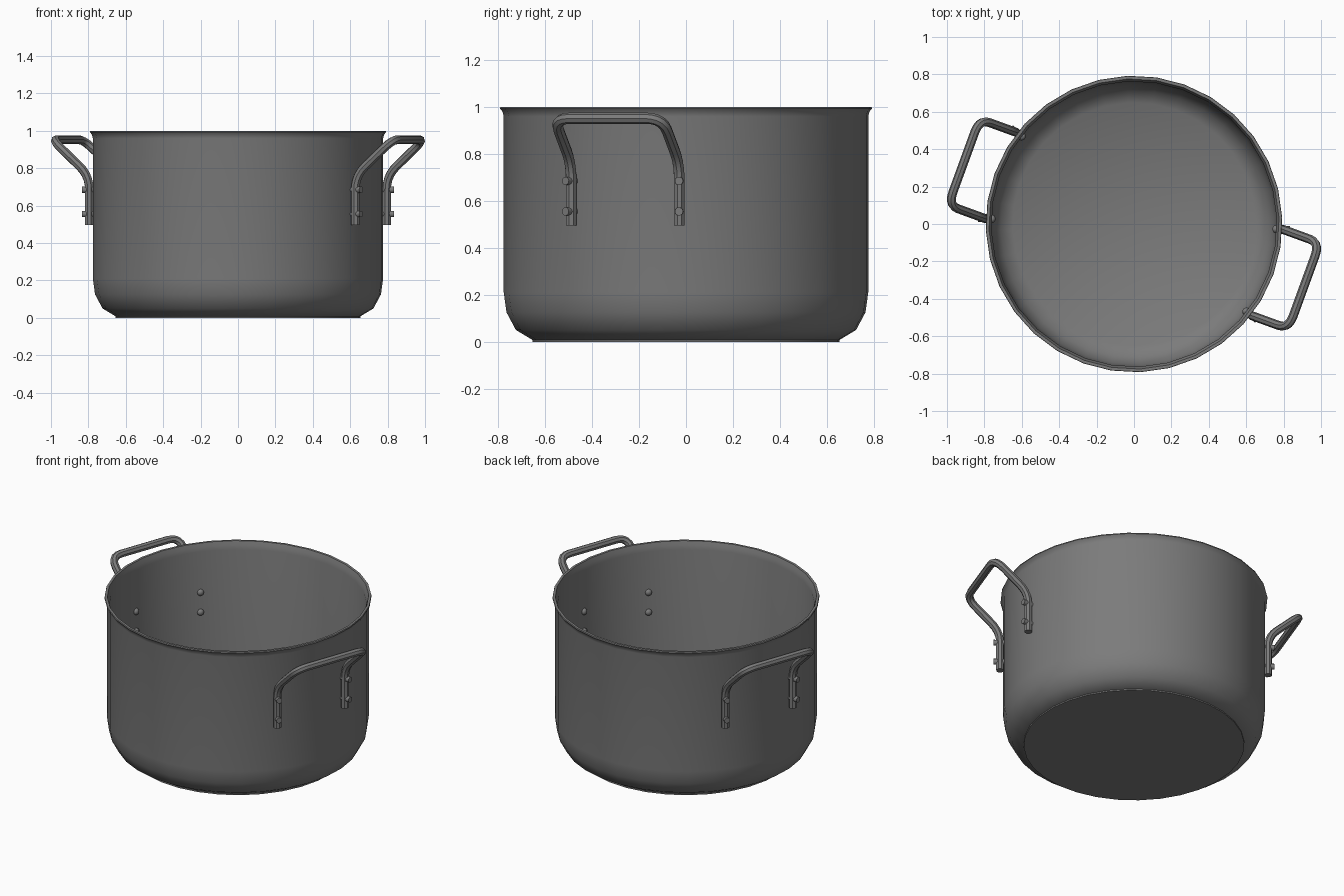
import bpy, bmesh, math
from mathutils import Vector, Matrix

cube = bpy.data.objects.get("Cube")
if cube:
    bpy.data.objects.remove(cube, do_unlink=True)

SIDES = 32
TURN = math.radians(-20)      # direction of the first handle
TUBE = 0.024                  # handle tube radius
LEG_OUT, LEG_SIDE = 0.757, 0.245

metal = bpy.data.materials.new("dark grey metal")
metal.use_nodes = True
GREY = (0.2, 0.2, 0.2, 1)
metal.diffuse_color = GREY
metal.node_tree.nodes["Principled BSDF"].inputs["Base Color"].default_value = GREY


def finish(obj, angle=40):
    obj.data.materials.append(metal)
    bpy.ops.object.select_all(action='DESELECT')
    obj.select_set(True)
    bpy.context.view_layer.objects.active = obj
    bpy.ops.object.shade_smooth_by_angle(angle=math.radians(angle))
    return obj


def lathe(name, profile):
    """Spin a closed (radius, height) profile whose ends lie on the axis."""
    bm = bmesh.new()
    pts = [bm.verts.new((r, 0, z)) for r, z in profile]
    edges = [bm.edges.new(pair) for pair in zip(pts, pts[1:])]
    bmesh.ops.spin(bm, geom=pts + edges, cent=(0, 0, 0), axis=(0, 0, 1),
                   angle=math.tau, steps=SIDES, use_duplicate=False)
    bmesh.ops.remove_doubles(bm, verts=bm.verts, dist=0.0005)
    bmesh.ops.recalc_face_normals(bm, faces=bm.faces)
    bmesh.ops.rotate(bm, verts=bm.verts, matrix=Matrix.Rotation(TURN, 3, 'Z'))
    mesh = bpy.data.meshes.new(name)
    bm.to_mesh(mesh)
    bm.free()
    obj = bpy.data.objects.new(name, mesh)
    bpy.context.collection.objects.link(obj)
    return finish(obj)


def rounded(points, size, steps=5):
    """Replace each inner corner of a path by a small curve."""
    path = [points[0]]
    for a, b, c in zip(points, points[1:], points[2:]):
        p = b + (a - b).normalized() * size
        q = b + (c - b).normalized() * size
        for i in range(steps + 1):
            t = i / steps
            path.append(p * (1 - t) ** 2 + b * 2 * t * (1 - t) + q * t * t)
    return path + [points[-1]]


def handle(name, angle):
    half = [Vector((LEG_OUT, LEG_SIDE, 0.495)), Vector((LEG_OUT, LEG_SIDE, 0.76)),
            Vector((0.968, LEG_SIDE, 0.952))]
    other = [Vector((p.x, -p.y, p.z)) for p in reversed(half)]
    path = rounded(half + other, 0.075)
    curve = bpy.data.curves.new(name, 'CURVE')
    curve.dimensions = '3D'
    curve.bevel_depth = TUBE
    curve.bevel_resolution = 2
    curve.use_fill_caps = True
    spline = curve.splines.new('POLY')
    spline.points.add(len(path) - 1)
    for point, co in zip(spline.points, path):
        point.co = (*co, 1)
    obj = bpy.data.objects.new(name, curve)
    bpy.context.collection.objects.link(obj)
    obj.rotation_euler.z = angle
    bpy.ops.object.select_all(action='DESELECT')
    obj.select_set(True)
    bpy.context.view_layer.objects.active = obj
    bpy.ops.object.convert(target='MESH')
    finish(bpy.context.object)


def rivets(name, angle):
    """Shanks through tube and wall, with a domed head on the inside."""
    bm = bmesh.new()
    for side in (1, -1):
        # the rivet points straight out from the pot axis
        lean = math.atan2(LEG_SIDE * side, LEG_OUT)
        spin = Matrix.Rotation(angle + lean, 4, 'Z')
        for z in (0.555, 0.685):
            shank = spin @ Matrix.Translation((0.795, 0, z)) @ Matrix.Rotation(math.pi / 2, 4, 'Y')
            bmesh.ops.create_cone(bm, cap_ends=True, segments=10, radius1=0.018,
                                  radius2=0.018, depth=0.08, matrix=shank)
            dome = spin @ Matrix.Translation((0.757, 0, z)) @ Matrix.Diagonal((0.8, 1, 1, 1))
            bmesh.ops.create_uvsphere(bm, u_segments=10, v_segments=6, radius=0.021, matrix=dome)
    mesh = bpy.data.meshes.new(name)
    bm.to_mesh(mesh)
    bm.free()
    obj = bpy.data.objects.new(name, mesh)
    bpy.context.collection.objects.link(obj)
    finish(obj)


# pot body: outside, rolled rim, then inside
lathe("pot_body", [
    (0, 0.008), (0.655, 0.008), (0.725, 0.05), (0.765, 0.125), (0.777, 0.21),
    (0.777, 0.96), (0.782, 0.98), (0.793, 0.993), (0.791, 1.0), (0.776, 1.0),
    (0.768, 0.975), (0.763, 0.95), (0.763, 0.21), (0.75, 0.13), (0.713, 0.065),
    (0.65, 0.028), (0, 0.024)])

# thick disc under the pot
lathe("base_disc", [(0, 0), (0.655, 0), (0.655, 0.015), (0, 0.015)])

for label, angle in (("left", TURN), ("right", TURN + math.pi)):
    handle(label + "_handle", angle)
    rivets(label + "_rivets", angle)
